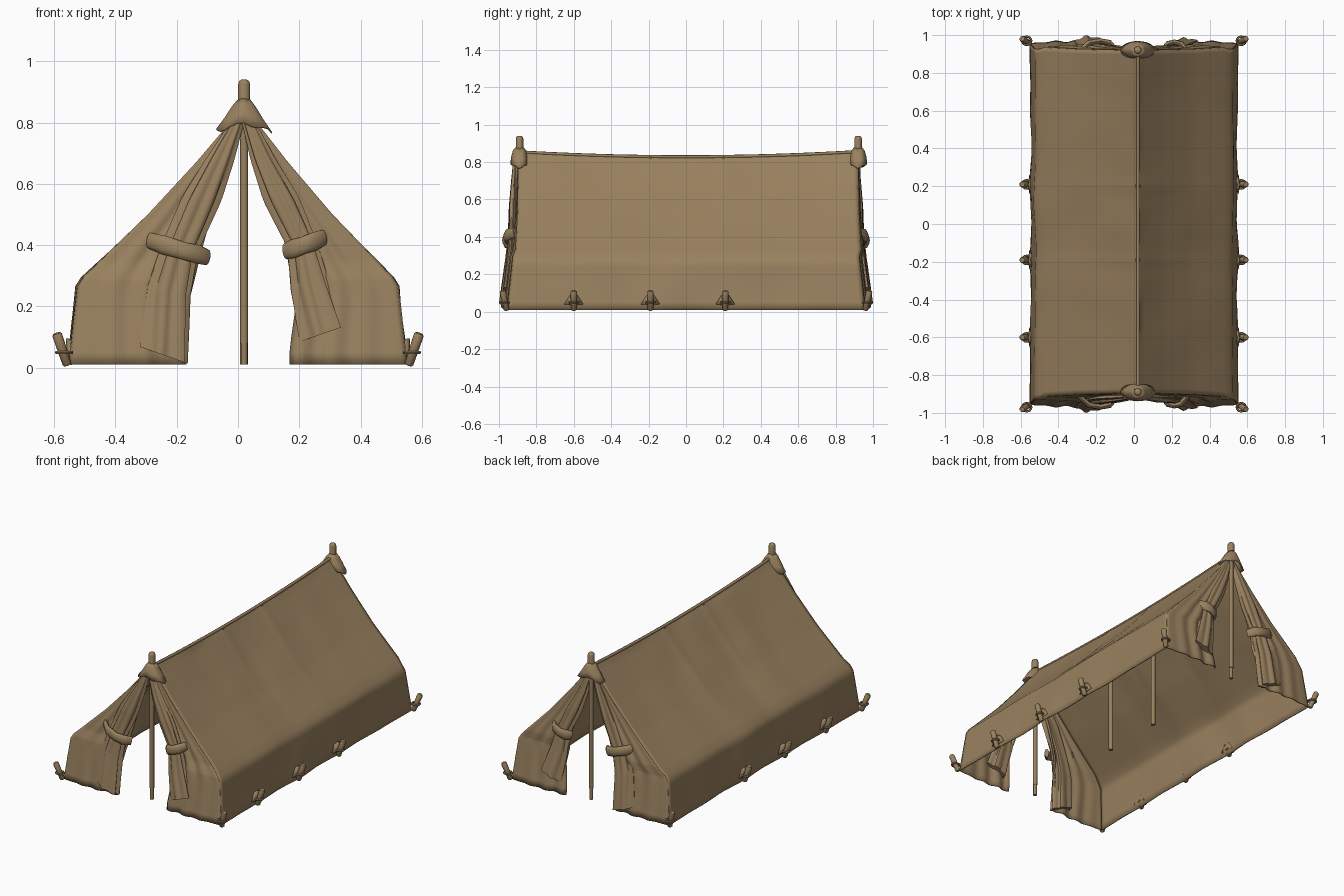
import bpy, bmesh, math
from mathutils import Vector, noise

if "Cube" in bpy.data.objects:
    bpy.data.objects.remove(bpy.data.objects["Cube"])

canvas = bpy.data.materials.new("tan_canvas")
canvas.diffuse_color = (0.32, 0.22, 0.115, 1)
canvas.use_nodes = True
canvas.node_tree.nodes["Principled BSDF"].inputs["Base Color"].default_value = canvas.diffuse_color


def interp(table, t):
    """Linear lookup in a list of (key, value...) rows with rising keys."""
    if t <= table[0][0]:
        return table[0][1:]
    for a, b in zip(table, table[1:]):
        if t <= b[0]:
            f = (t - a[0]) / (b[0] - a[0])
            return tuple(p + (q - p) * f for p, q in zip(a[1:], b[1:]))
    return table[-1][1:]


def make(name, rows, closed=False, caps=False, thick=0.0, angle=50):
    """Skin rows of points into a smooth mesh object."""
    bm = bmesh.new()
    vs = [[bm.verts.new(p) for p in r] for r in rows]
    n = len(rows[0])
    for a, b in zip(vs, vs[1:]):
        for i in range(n if closed else n - 1):
            j = (i + 1) % n
            bm.faces.new((a[i], a[j], b[j], b[i]))
    if caps:
        bm.faces.new(vs[0])
        bm.faces.new(vs[-1])
    bmesh.ops.remove_doubles(bm, verts=bm.verts, dist=1e-5)
    bmesh.ops.recalc_face_normals(bm, faces=bm.faces)
    me = bpy.data.meshes.new(name)
    bm.to_mesh(me)
    bm.free()
    ob = bpy.data.objects.new(name, me)
    bpy.context.collection.objects.link(ob)
    me.materials.append(canvas)
    if thick:
        m = ob.modifiers.new("thickness", "SOLIDIFY")
        m.thickness = thick
        m.offset = 0
    bpy.ops.object.select_all(action="DESELECT")
    ob.select_set(True)
    bpy.context.view_layer.objects.active = ob
    bpy.ops.object.shade_smooth_by_angle(angle=math.radians(angle))
    return ob


def tube(name, pts, radii, sides=12, flat=1.0):
    """Round bar through points; flat squeezes the section sideways."""
    pts = [Vector(p) for p in pts]
    rows = []
    for i, p in enumerate(pts):
        d = (pts[min(i + 1, len(pts) - 1)] - pts[max(i - 1, 0)]).normalized()
        u = d.cross(Vector((0, 0, 1)) if abs(d.z) < 0.8 else Vector((1, 0, 0))).normalized()
        w = u.cross(d)
        rows.append([p + radii[i] * (u * math.cos(a) * flat + w * math.sin(a))
                     for a in (2 * math.pi * k / sides for k in range(sides))])
    return make(name, rows, True, True)


# Half cross-section by height: z -> x, and end position by height: z -> y
HALF = [(0.01, 0.55), (0.15, 0.535), (0.265, 0.522), (0.295, 0.503), (0.50, 0.305),
        (0.67, 0.16), (0.76, 0.09), (0.83, 0.035), (0.855, 0.02)]
END = [(0, 0.955), (0.28, 0.925), (0.5, 0.912), (0.85, 0.905)]
PEG_Y = (-0.97, -0.60, -0.19, 0.21, 0.97)


def side_x(z, s):
    x = interp(HALF, z)[0]
    return x if s > 0 else -x + 0.04 * min(1, max(0, (z - 0.3) / 0.55))


# Canvas roof and side walls, sagging between the poles
levels = [0.01, 0.05, 0.1, 0.15, 0.2, 0.24, 0.265, 0.28, 0.295, 0.33] + \
         [0.33 + 0.025 * k for k in range(1, 21)] + [0.843]
section = [(z, -1) for z in levels] + [(0.855, 1)] + [(z, 1) for z in reversed(levels)]
rows = []
NY = 80
for k in range(NY + 1):
    t = 2 * k / NY - 1
    row = []
    for z, s in section:
        y = t * interp(END, z)[0] + 0.012 * (z > 0.3)
        inside = 1 - t * t
        peg = min(abs(y - p) for p in PEG_Y)
        n = noise.noise(Vector((s * 3 + z * 2, y * 4, z * 3)))
        x = side_x(z, s)
        low = max(0, 1 - z / 0.3)
        x -= s * inside * low * 0.05 * min(peg, 0.2)
        x += s * 0.012 * n * inside * (z < 0.84)
        crease = sum(math.exp(-((y - c) / 0.03) ** 2) for c in (-0.19, 0.2))
        high = min(1, max(0, (z - 0.27) / 0.5))
        zz = z + high * (0.005 * crease - 0.027 * inside)
        row.append((x, y, zz))
    rows.append(row)
make("canvas_roof_and_walls", rows, thick=0.006, angle=35)

# Ridge seam
tube("ridge_seam", [(0.02, 0.91 * t / 10, 0.855 - 0.027 * (1 - t * t / 100)) for t in range(-10, 11)],
     [0.009] * 21, 8)

# Door opening edge (z -> x) and gathered cloth (drop -> x, z, half width)
DOORS = {
    -1: ("left", [(0, -0.17), (0.2, -0.165), (0.38, -0.12), (0.55, -0.07), (0.78, 0.0), (0.855, 0.02)],
         [(0, -0.005, 0.80, 0.02), (0.15, -0.06, 0.68, 0.04), (0.32, -0.12, 0.55, 0.055),
          (0.52, -0.19, 0.39, 0.052), (0.7, -0.225, 0.25, 0.062), (1, -0.24, 0.04, 0.07)],
         [(-0.29, -0.005, 0.415), (-0.24, 0.04, 0.40), (-0.18, 0.05, 0.382), (-0.13, 0.04, 0.37), (-0.10, 0.005, 0.36)]),
    1: ("right", [(0, 0.17), (0.06, 0.17), (0.2, 0.19), (0.4, 0.155), (0.55, 0.10), (0.78, 0.035), (0.855, 0.02)],
        [(0, 0.035, 0.80, 0.02), (0.15, 0.08, 0.68, 0.035), (0.32, 0.14, 0.55, 0.05),
         (0.52, 0.21, 0.40, 0.042), (0.7, 0.235, 0.27, 0.055), (1, 0.275, 0.11, 0.065)],
        [(0.155, 0.005, 0.38), (0.18, 0.035, 0.388), (0.215, 0.045, 0.40), (0.25, 0.035, 0.412), (0.28, 0.0, 0.425)]),
}

for e, end in ((-1, "front"), (1, "back")):
    for s, (side, edge, gather, band) in DOORS.items():
        # Flat part of the door flap
        rows = []
        for z in levels + [0.852]:
            xo, xi = side_x(z, s), interp(edge, z)[0]
            w = abs(xo - xi)
            row = []
            for k in range(25):
                u = k / 24
                fold = 0.03 * w * math.sin(u * math.pi) + 0.012 * u * min(1, w * 4) * math.sin(u * 22 + z * 5)
                row.append((xo + (xi - xo) * u, e * (interp(END, z)[0] + fold) + 0.012 * (z > 0.3), z))
            rows.append(row)
        make(f"{end}_{side}_door_flap", rows, thick=0.006)
        # Gathered cloth, pleated round its section
        rows = []
        for k in range(31):
            x, z, r = interp(gather, k / 30)
            y = interp(END, z)[0] + 0.008
            row = []
            for j in range(40):
                a = 2 * math.pi * j / 40
                f = r * (1 + 0.16 * math.cos(6 * a + k * 0.06) + 0.05 * math.cos(11 * a))
                row.append((x + f * math.cos(a), e * (y + 0.5 * f * math.sin(a)),
                            z + s * 0.35 * f * math.cos(a) * (k / 30)))
            rows.append(row)
        make(f"{end}_{side}_gathered_cloth", rows, True, True)
        # Tie band round the gather
        tube(f"{end}_{side}_tie_band", [(x, e * (interp(END, z)[0] + d), z) for x, d, z in band],
             [0.026, 0.031, 0.028, 0.031, 0.026], 12, 0.5)

    # End pole with its thicker tip above the ridge
    py = -0.89 if e < 0 else 0.92
    tube(f"{end}_pole", [(0.02, py, z) for z in (0.01, 0.08, 0.081, 0.83, 0.831, 0.925, 0.935, 0.94)],
         [0.011, 0.011, 0.0135, 0.0135, 0.02, 0.02, 0.017, 0.01], 14)
    # Hood patch over the pole and ridge
    rows = []
    for z, rx, ry in ((0.875, 0.02, 0.02), (0.855, 0.038, 0.033), (0.82, 0.062, 0.042), (0.785, 0.09, 0.046)):
        row = []
        for k in range(24):
            a = 2 * math.pi * k / 24
            drop = 0.3 * rx * (abs(math.cos(a)) - 0.5) + 0.06 * rx * math.cos(5 * a)
            row.append((0.02 + rx * math.cos(a), py + ry * math.sin(a), z - drop))
        rows.append(row)
    make(f"{end}_pole_hood", rows, True, thick=0.005)

# Inner poles
for i, y in enumerate((-0.19, 0.2)):
    tube(f"inner_pole_{i + 1}", [(0.02, y, 0.01), (0.02, y, 0.825)], [0.0135] * 2, 14)

# Ground pegs with their canvas tabs
for s, side in ((-1, "left"), (1, "right")):
    for i, y in enumerate(PEG_Y):
        corner = abs(y) > 0.9
        dy = math.copysign(0.022, y) if corner else 0
        y0 = y - dy / 2
        a, b = Vector((s * 0.557, y0, 0.008)), Vector((s * 0.592, y0 + dy, 0.112))
        tube(f"{side}_peg_{i + 1}", [a, a.lerp(b, 0.05), a.lerp(b, 0.94), b], [0.011, 0.015, 0.017, 0.013], 10)
        if not corner:
            tab = [(s * 0.548, y - 0.05, 0.04), (s * 0.556, y, 0.035), (s * 0.548, y + 0.05, 0.04)]
            top = [(s * 0.545, y - 0.02, 0.085), (s * 0.555, y, 0.095), (s * 0.545, y + 0.02, 0.085)]
            make(f"{side}_peg_tab_{i + 1}", [tab, top], thick=0.012)
        # Rope loop from wall to peg
        loop = [(s * (0.568 + 0.024 * math.cos(t)), y0 + dy / 2 + 0.022 * math.sin(t), 0.05)
                for t in (2 * math.pi * k / 16 for k in range(17))]
        tube(f"{side}_peg_loop_{i + 1}", loop, [0.006] * 17, 6)
